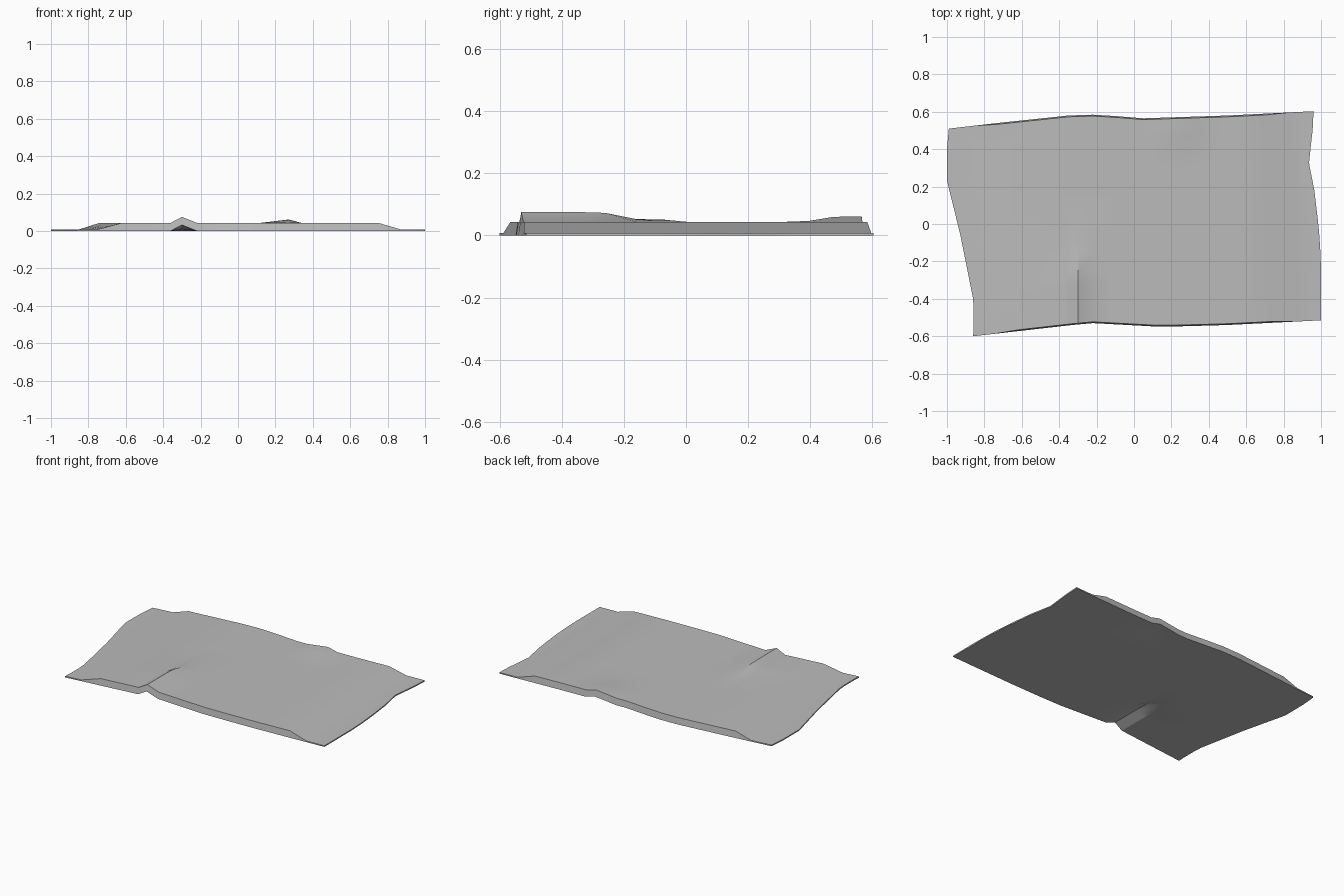
import bpy
import bmesh

cube = bpy.data.objects.get("Cube")
if cube:
    bpy.data.objects.remove(cube, do_unlink=True)


def interp(points, t):
    """Piecewise linear value through sorted (t, value) points."""
    if t <= points[0][0]:
        return points[0][1]
    for (t0, a), (t1, b) in zip(points, points[1:]):
        if t <= t1:
            return a + (b - a) * (t - t0) / (t1 - t0)
    return points[-1][1]


# Wavy outline of the mat: y by x for front and back, x by y for the ends
FRONT = [(-.86, -.6), (-.33, -.54), (-.22, -.53), (.15, -.55), (.5, -.54), (1, -.515)]
BACK = [(-.99, .51), (-.6, .555), (-.35, .58), (-.2, .585), (.05, .565), (.5, .58), (.96, .603)]
LEFT = [(-.6, -.86), (-.5, -.855), (-.4, -.86), (-.2, -.9), (-.05, -.93), (.23, -1), (.4, -1), (.51, -.99)]
RIGHT = [(-.515, 1), (-.2, 1), (-.05, .99), (.15, .97), (.33, .935), (.5, .955), (.603, .96)]

# Lengthwise fold lines: x at the front, x at the back, sheet height
THIN, THICK = .008, .043
COLUMNS = [(-.86, -.99, THIN), (-.75, -.85, THIN), (-.62, -.74, THICK)]
COLUMNS += [(x, x, THICK) for x in (-.36, -.33, -.30, -.22, -.1, .05, .12, .27, .34, .5)]
COLUMNS += [(.75, .71, THICK), (.87, .83, THIN), (1, .96, THIN)]
ROWS = [-.55, -.5, -.4, -.34, -.27, -.17, -.08, 0, .15, .23, .3, .4, .48, .53, .58]

# Raised wrinkles: cross-section by x and fade by y
CREASE = [(-.36, 0), (-.30, 1), (-.22, 0)]
CREASE_FADE = [(-.27, .032), (-.17, .01), (-.08, .009), (0, 0)]
BUMP = [(.12, 0), (.27, 1), (.34, 0)]
BUMP_FADE = [(.3, 0), (.4, .004), (.48, .018)]


def lift(x, y):
    return interp(CREASE, x) * interp(CREASE_FADE, y) + interp(BUMP, x) * interp(BUMP_FADE, y)


def sheet_point(col, row):
    front_x, back_x, height = COLUMNS[col]
    v = (ROWS[row] - ROWS[0]) / (ROWS[-1] - ROWS[0])
    x = front_x + (back_x - front_x) * v
    y = interp(FRONT, x) * (1 - v) + interp(BACK, x) * v
    if col in (0, len(COLUMNS) - 1):
        y = interp(FRONT, front_x) * (1 - v) + interp(BACK, back_x) * v
        x = interp(LEFT if col == 0 else RIGHT, y)
    return x, y, height


# Mat: top and bottom sheets joined by a rim
bm = bmesh.new()
top, bottom = {}, {}
nc, nr = len(COLUMNS), len(ROWS)
for c in range(nc):
    for r in range(nr):
        x, y, h = sheet_point(c, r)
        rise = lift(x, y)
        slope = .2 * (h - THIN) * ((r == 0) - (r == nr - 1))
        top[c, r] = bm.verts.new((x, y + slope, h + rise))
        bottom[c, r] = bm.verts.new((x, y, rise))
for c in range(nc - 1):
    for r in range(nr - 1):
        ring = [(c, r), (c + 1, r), (c + 1, r + 1), (c, r + 1)]
        bm.faces.new([top[k] for k in ring])
        bm.faces.new([bottom[k] for k in reversed(ring)])
rim = [(c, 0) for c in range(nc)] + [(nc - 1, r) for r in range(1, nr)]
rim += [(c, nr - 1) for c in reversed(range(nc - 1))] + [(0, r) for r in reversed(range(1, nr - 1))]
for a, b in zip(rim, rim[1:] + rim[:1]):
    bm.faces.new([bottom[a], bottom[b], top[b], top[a]])
bmesh.ops.recalc_face_normals(bm, faces=bm.faces)

mesh = bpy.data.meshes.new("floor_mat")
bm.to_mesh(mesh)
bm.free()
mat_object = bpy.data.objects.new("floor_mat", mesh)
bpy.context.collection.objects.link(mat_object)

# Plain grey cloth
grey = bpy.data.materials.new("grey_cloth")
grey.use_nodes = True
colour = (.5, .5, .5, 1)
grey.diffuse_color = colour
grey.node_tree.nodes["Principled BSDF"].inputs["Base Color"].default_value = colour
mesh.materials.append(grey)

# Soft folds with a crisp rim
bpy.ops.object.select_all(action='DESELECT')
mat_object.select_set(True)
bpy.context.view_layer.objects.active = mat_object
bpy.ops.object.shade_smooth_by_angle(angle=.4)
